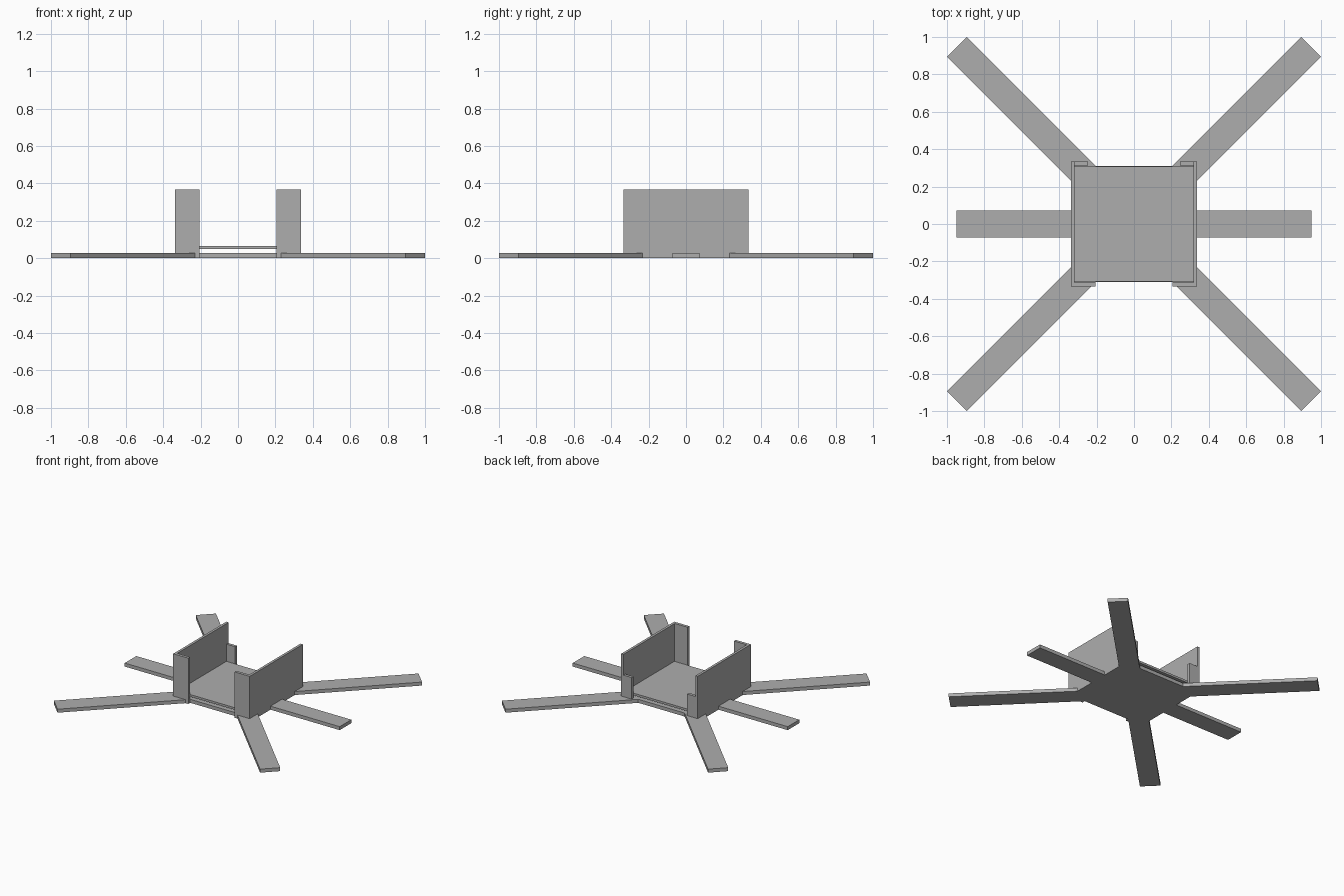
import bpy
import bmesh

cube = bpy.data.objects.get("Cube")
if cube:
    bpy.data.objects.remove(cube, do_unlink=True)

grey = bpy.data.materials.new("plain_grey")
grey.use_nodes = True
grey.diffuse_color = (0.42, 0.42, 0.42, 1)
grey.node_tree.nodes["Principled BSDF"].inputs["Base Color"].default_value = grey.diffuse_color


def prism(name, outline, bottom, top):
    """Extrude a flat outline upward into a solid part."""
    bm = bmesh.new()
    face = bm.faces.new([bm.verts.new((x, y, bottom)) for x, y in outline])
    up = bmesh.ops.extrude_face_region(bm, geom=[face])["geom"]
    bmesh.ops.translate(bm, vec=(0, 0, top - bottom),
                        verts=[v for v in up if isinstance(v, bmesh.types.BMVert)])
    bmesh.ops.recalc_face_normals(bm, faces=bm.faces)
    mesh = bpy.data.meshes.new(name)
    bm.to_mesh(mesh)
    bm.free()
    mesh.materials.append(grey)
    obj = bpy.data.objects.new(name, mesh)
    bpy.context.collection.objects.link(obj)
    return obj


def rect(x0, x1, y0, y1):
    return [(x0, y0), (x1, y0), (x1, y1), (x0, y1)]


# Base frame: square hub with two side arms and four diagonal arms
quarter = [(0.95, 0.073), (0.32, 0.073), (0.32, 0.215),
           (1, 0.895), (0.895, 1), (0.205, 0.31)]
flip_x = [(-x, y) for x, y in reversed(quarter)]
half = quarter + flip_x
star = half + [(x, -y) for x, y in reversed(half)]
prism("base_frame", star, 0, 0.028)

# Raised deck between the walls
prism("deck", rect(-0.32, 0.32, -0.308, 0.308), 0.048, 0.065)

# Side walls with tall front lips and short rear lips
wall = [(0.338, -0.335), (0.338, 0.335), (0.318, 0.335),
        (0.318, -0.312), (0.205, -0.312), (0.205, -0.335)]
rear_lip = rect(0.245, 0.318, 0.312, 0.335)
for side, s in (("left", 1), ("right", -1)):
    prism(side + "_wall", [(s * x, y) for x, y in wall], 0, 0.366)
    prism(side + "_rear_lip", [(s * x, y) for x, y in rear_lip], 0, 0.2)
